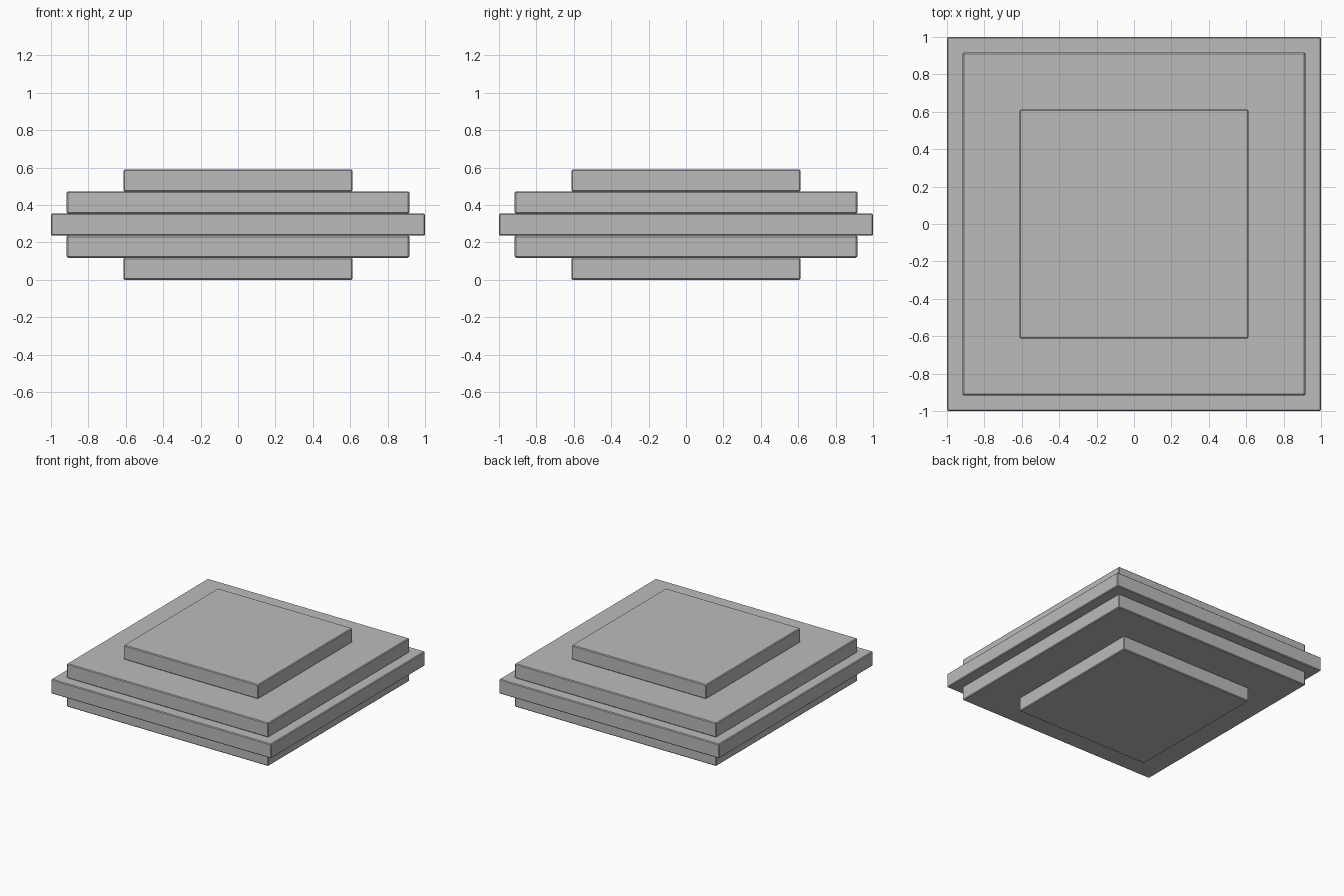
import bpy

cube = bpy.data.objects.get("Cube")
if cube:
    bpy.data.objects.remove(cube, do_unlink=True)

# Single grey finish
grey = bpy.data.materials.new("neutral_grey")
grey.use_nodes = True
colour = (0.5, 0.5, 0.5, 1)
grey.diffuse_color = colour
grey.node_tree.nodes["Principled BSDF"].inputs["Base Color"].default_value = colour

THICKNESS = 0.118


def slab(name, level, half_width):
    """Square slab with finely chamfered edges, stacked at the given level."""
    bpy.ops.mesh.primitive_cube_add(size=2, location=(0, 0, (level + 0.5) * THICKNESS))
    ob = bpy.context.object
    ob.name = name
    ob.scale = (half_width, half_width, THICKNESS / 2)
    bpy.ops.object.transform_apply(location=False, rotation=False, scale=True)
    ob.data.materials.append(grey)
    bevel = ob.modifiers.new("edge_chamfer", 'BEVEL')
    bevel.width = 0.006
    bevel.segments = 1


# Stepped stack, symmetric about the widest middle slab
slabs = [("bottom_slab", 0.612), ("lower_slab", 0.916), ("middle_slab", 1.0),
         ("upper_slab", 0.916), ("top_slab", 0.612)]
for level, (name, half_width) in enumerate(slabs):
    slab(name, level, half_width)
